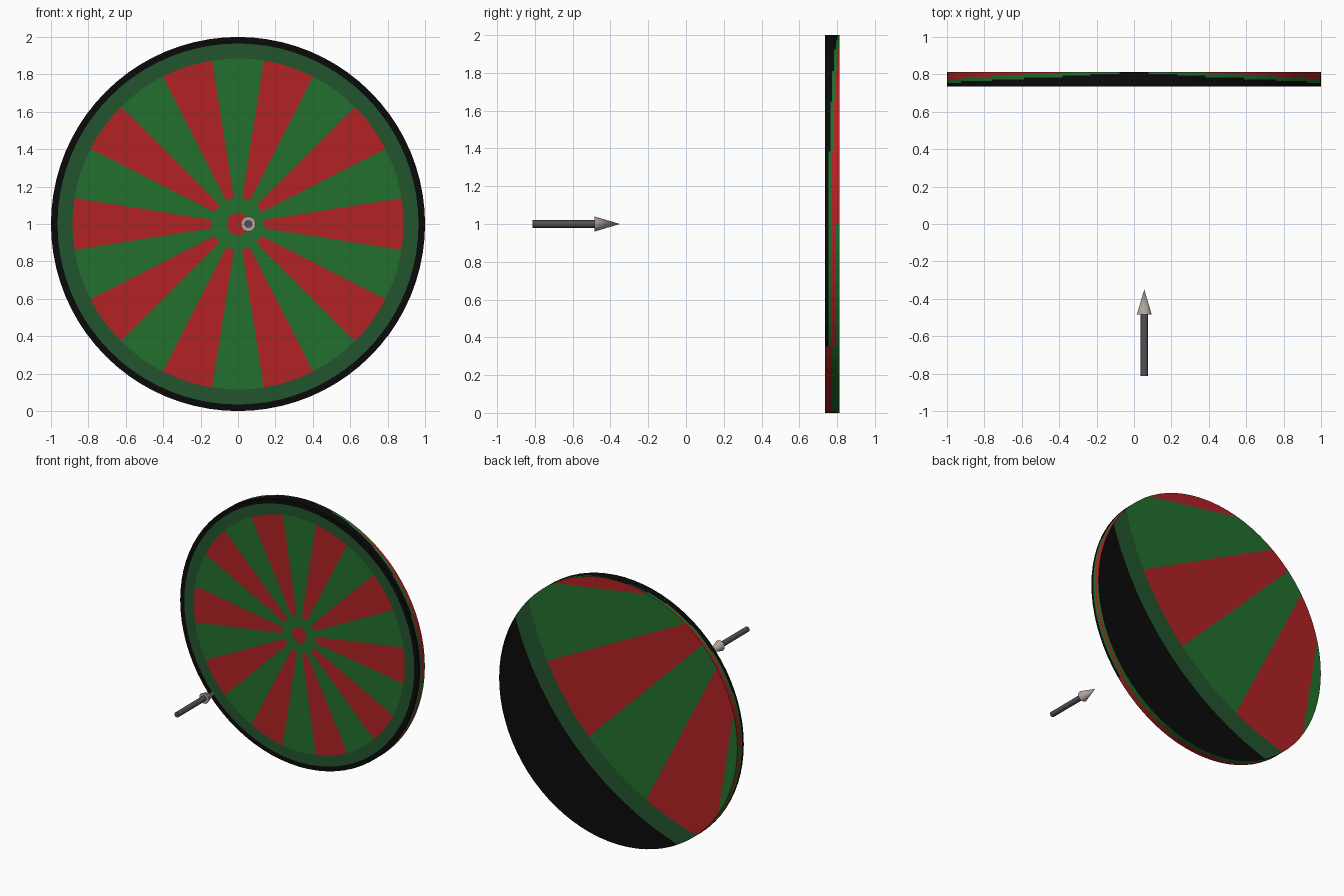
import bpy, bmesh, math
from mathutils import Vector

if "Cube" in bpy.data.objects:
    bpy.data.objects.remove(bpy.data.objects["Cube"])

N = 80                       # sides of the board
FRONT_Y, BACK_Y, CZ = 0.735, 0.8125, 1.0
RED, GREEN, DARK, BLACK = range(4)


def material(name, r, g, b):
    m = bpy.data.materials.new(name)
    m.diffuse_color = (r, g, b, 1)
    m.use_nodes = True
    m.node_tree.nodes["Principled BSDF"].inputs["Base Color"].default_value = m.diffuse_color
    return m


board_mats = [material("red", 0.44, 0.016, 0.018), material("green", 0.016, 0.16, 0.026),
              material("dark green", 0.016, 0.09, 0.027), material("black", 0.003, 0.003, 0.003)]
shaft_mat = material("dark grey", 0.085, 0.08, 0.095)
tip_mat = material("warm grey", 0.43, 0.37, 0.33)


def finish(bm, name, mats):
    me = bpy.data.meshes.new(name)
    bm.to_mesh(me)
    bm.free()
    for m in mats:
        me.materials.append(m)
    ob = bpy.data.objects.new(name, me)
    bpy.context.collection.objects.link(ob)
    return ob


def wedge_colour(deg):
    # ten red wedges, 18 degrees wide, the first centred on +x
    return RED if (deg + 9) % 36 < 18 else GREEN


def polar(bm, cx, cz, y, radii, degs, colour, flip):
    # grid of sectors around (cx, cz), coloured by ring and angle
    rows = [[bm.verts.new((cx + r * math.cos(math.radians(a)), y,
                           cz + r * math.sin(math.radians(a)))) for a in degs] for r in radii]
    for i in range(len(radii) - 1):
        for j in range(len(degs) - 1):
            q = [rows[i][j], rows[i + 1][j], rows[i + 1][j + 1], rows[i][j + 1]]
            f = bm.faces.new(q[::-1] if flip else q)
            f.material_index = colour(i, (degs[j] + degs[j + 1]) / 2)


step = 360 / N
ring = [i * step for i in range(N + 1)]

# front face: bullseye, hub, wedges, dark ring, black border
bm = bmesh.new()
polar(bm, 0, CZ, FRONT_Y, [0.001, 0.06, 0.14, 0.885, 0.965, 1.0], ring,
      lambda i, a: (RED, GREEN, wedge_colour(a), DARK, BLACK)[i], False)
bmesh.ops.remove_doubles(bm, verts=bm.verts, dist=0.0025)
finish(bm, "board_front", board_mats)

# back face: the same pattern enlarged and off centre, trimmed to the disc
bm = bmesh.new()
polar(bm, -1.1, CZ + 1.1, BACK_Y, [0.3, 1.905, 2.055, 2.75],
      [-99 + 4.5 * i for i in range(25)],
      lambda i, a: (wedge_colour(a), DARK, BLACK)[i], True)
bmesh.ops.remove_doubles(bm, verts=bm.verts, dist=0.0001)
for i in range(N):
    a = math.radians((i + 0.5) * step)
    n = Vector((math.cos(a), 0, math.sin(a)))
    d = math.cos(math.radians(step / 2))
    bmesh.ops.bisect_plane(bm, geom=bm.verts[:] + bm.edges[:] + bm.faces[:],
                           plane_co=Vector((0, BACK_Y, CZ)) + n * d, plane_no=n,
                           clear_outer=True)
finish(bm, "board_back", board_mats)


# rim: black from the front edge, sliding into green and red
def rim_colour(a, t):
    x, z = math.cos(math.radians(a)), math.sin(math.radians(a))
    if z > 0:
        b = 1 - 0.75 * abs(x)
        return BLACK if t < b else GREEN if t < b + 0.25 else RED
    if z > -0.65:
        return BLACK if t < 0.2 else GREEN if t < 0.45 else RED if t < 0.8 else GREEN
    return RED if t < 0.5 else GREEN


ROWS = 8
bm = bmesh.new()
rows = [[bm.verts.new((math.cos(math.radians(a)), FRONT_Y + (BACK_Y - FRONT_Y) * k / ROWS,
                       CZ + math.sin(math.radians(a)))) for a in ring[:-1]]
        for k in range(ROWS + 1)]
for k in range(ROWS):
    for j in range(N):
        n = (j + 1) % N
        f = bm.faces.new([rows[k][j], rows[k + 1][j], rows[k + 1][n], rows[k][n]])
        f.material_index = rim_colour((j + 0.5) * step, (k + 0.5) / ROWS)
bmesh.ops.recalc_face_normals(bm, faces=bm.faces)
if sum(f.normal.dot(f.calc_center_median() - Vector((0, 0.77, CZ))) for f in bm.faces) < 0:
    bmesh.ops.reverse_faces(bm, faces=bm.faces)
finish(bm, "board_rim", board_mats)


# dart: shaft and pointed tip flying toward the board
def dart_part(name, y0, y1, r0, r1, mat):
    bpy.ops.mesh.primitive_cone_add(vertices=32, radius1=r0, radius2=r1, depth=y1 - y0,
                                    location=(0.055, (y0 + y1) / 2, CZ),
                                    rotation=(-math.pi / 2, 0, 0))
    ob = bpy.context.object
    ob.name = name
    ob.data.materials.append(mat)
    bpy.ops.object.shade_smooth_by_angle(angle=math.radians(40))


dart_part("dart_shaft", -0.8125, -0.48, 0.02, 0.02, shaft_mat)
dart_part("dart_tip", -0.485, -0.35, 0.04, 0.0, tip_mat)
